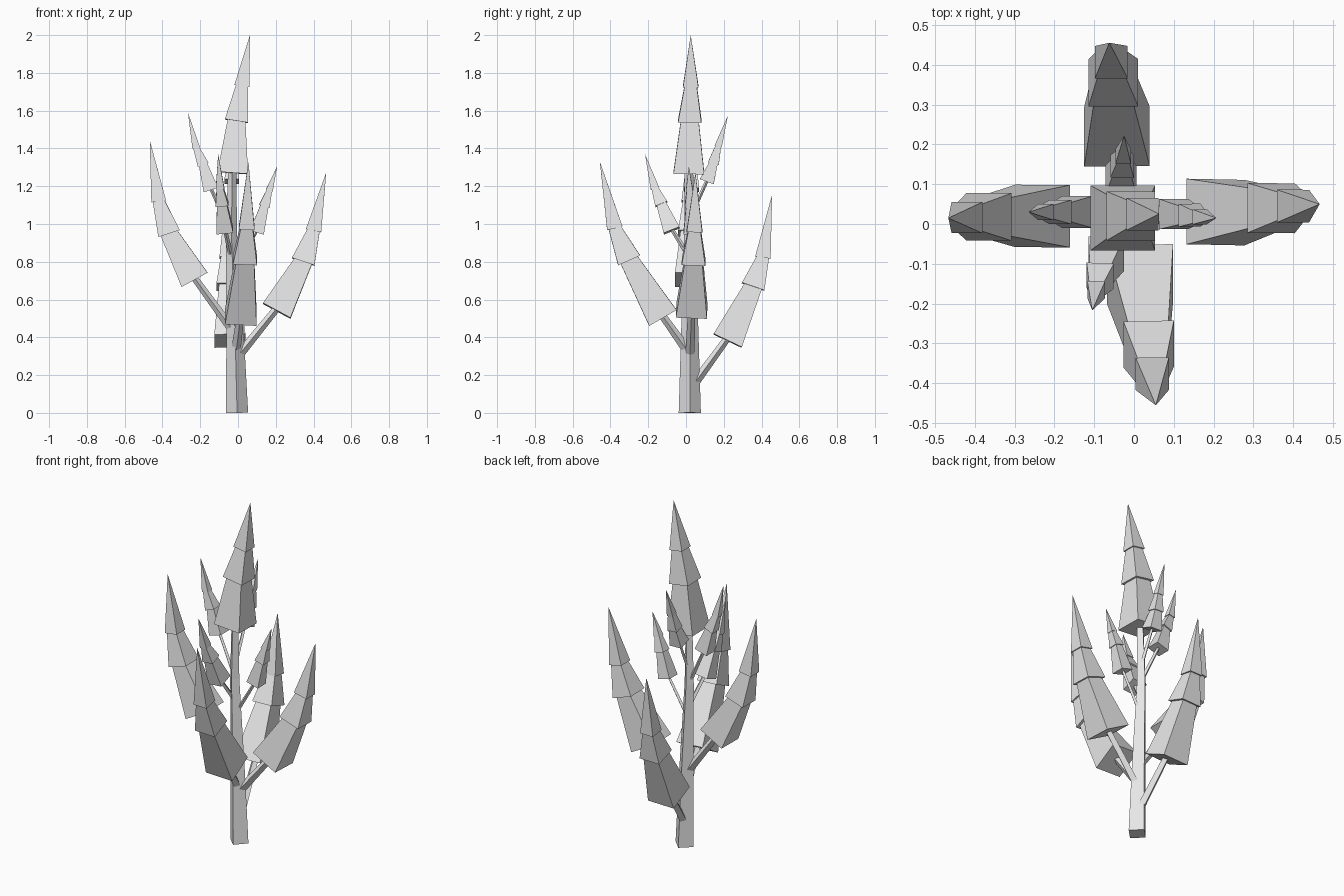
import bpy
import bmesh
from math import cos, sin, pi
from mathutils import Vector

cube = bpy.data.objects.get("Cube")
if cube:
    bpy.data.objects.remove(cube, do_unlink=True)

grey = bpy.data.materials.new("plain_grey")
grey.use_nodes = True
grey.diffuse_color = (0.8, 0.8, 0.8, 1)
grey.node_tree.nodes["Principled BSDF"].inputs["Base Color"].default_value = (0.8, 0.8, 0.8, 1)


def add_loft(bm, points, widths, turn):
    """Square tube through the points; a zero width closes to a tip."""
    points = [Vector(p) for p in points]
    last = len(points) - 1
    rings = []
    for i, (p, w) in enumerate(zip(points, widths)):
        if w == 0:
            rings.append([bm.verts.new(p)] * 4)
            continue
        t = (points[min(i + 1, last)] - points[max(i - 1, 0)]).normalized()
        u = Vector((1, 0, 0))
        u = (u - t * u.dot(t)).normalized()
        v = t.cross(u)
        r = w / 2 ** 0.5
        angles = [turn + k * pi / 2 for k in range(4)]
        rings.append([bm.verts.new(p + u * r * cos(a) + v * r * sin(a)) for a in angles])
    for a, b in zip(rings, rings[1:]):
        for k in range(4):
            n = (k + 1) % 4
            corners = [a[k], a[n], b[n], b[k]]
            bm.faces.new(list(dict.fromkeys(corners)))
    bm.faces.new(rings[0][::-1])
    if widths[-1]:
        bm.faces.new(rings[-1])


def finish(bm, name):
    bmesh.ops.recalc_face_normals(bm, faces=bm.faces)
    mesh = bpy.data.meshes.new(name)
    bm.to_mesh(mesh)
    bm.free()
    mesh.materials.append(grey)
    obj = bpy.data.objects.new(name, mesh)
    bpy.context.collection.objects.link(obj)


def foliage(name, centres, width):
    """Three stacked, tapering square tiers that follow a bent axis."""
    bm = bmesh.new()
    c = [Vector(p) for p in centres]
    for i, (low, high) in enumerate(((1, 0.56), (0.76, 0.38), (0.5, 0))):
        end = c[i + 1] if i == 2 else c[i + 1].lerp(c[i], -0.06)
        add_loft(bm, (c[i], end), (width * low, width * high), pi / 4)
    finish(bm, name)


def stem(name, points, widths):
    bm = bmesh.new()
    add_loft(bm, points, widths, 0)
    finish(bm, name)


# Trunk and crown
stem("trunk",
     ((-0.005, 0.02, 0), (-0.015, 0.02, 0.4), (-0.035, 0.02, 0.95), (-0.03, 0.015, 1.32)),
     (0.083, 0.066, 0.042, 0.03))
foliage("crown_foliage",
        ((-0.028, 0.015, 1.27), (-0.008, 0.02, 1.545), (0.021, 0.025, 1.73), (0.063, 0.025, 2)),
        0.163)

# Branches: stem root, then tier centres and tip, then foliage width
branches = {
    "lower_left": ((0, 0.02, 0.3), (0.205, 0.03, 0.54), (0.345, 0.04, 0.8),
                   (0.4, 0.045, 0.965), (0.467, 0.05, 1.273), 0.165),
    "lower_right": ((-0.03, 0.02, 0.44), (-0.23, 0.02, 0.705), (-0.365, 0.018, 0.95),
                    (-0.42, 0.016, 1.12), (-0.467, 0.015, 1.443), 0.157),
    "lower_back": ((-0.01, 0.04, 0.15), (-0.043, 0.22, 0.382), (-0.052, 0.355, 0.668),
                   (-0.057, 0.407, 0.822), (-0.062, 0.456, 1.156), 0.165),
    "lower_front": ((-0.01, 0, 0.34), (0.015, -0.125, 0.507), (0.037, -0.302, 0.81),
                    (0.046, -0.377, 0.978), (0.055, -0.456, 1.33), 0.167),
    "upper_left": ((-0.025, 0.02, 0.75), (0.1, 0.025, 0.955), (0.14, 0.022, 1.095),
                   (0.165, 0.018, 1.175), (0.207, 0.015, 1.305), 0.076),
    "upper_right": ((-0.03, 0.02, 0.94), (-0.143, 0.03, 1.18), (-0.185, 0.03, 1.315),
                    (-0.222, 0.03, 1.405), (-0.265, 0.03, 1.59), 0.08),
    "upper_back": ((-0.03, 0.02, 1.03), (-0.033, 0.11, 1.225), (-0.03, 0.145, 1.32),
                   (-0.027, 0.17, 1.41), (-0.025, 0.222, 1.575), 0.078),
    "upper_front": ((-0.035, 0.02, 0.82), (-0.07, -0.075, 0.965), (-0.085, -0.13, 1.105),
                    (-0.095, -0.165, 1.19), (-0.105, -0.217, 1.37), 0.09),
}
for name, (root, *centres, width) in branches.items():
    inner = Vector(centres[0]).lerp(Vector(centres[1]), 0.15)
    stem(name + "_stem", (root, inner), (width * 0.21, width * 0.16))
    foliage(name + "_foliage", centres, width)
